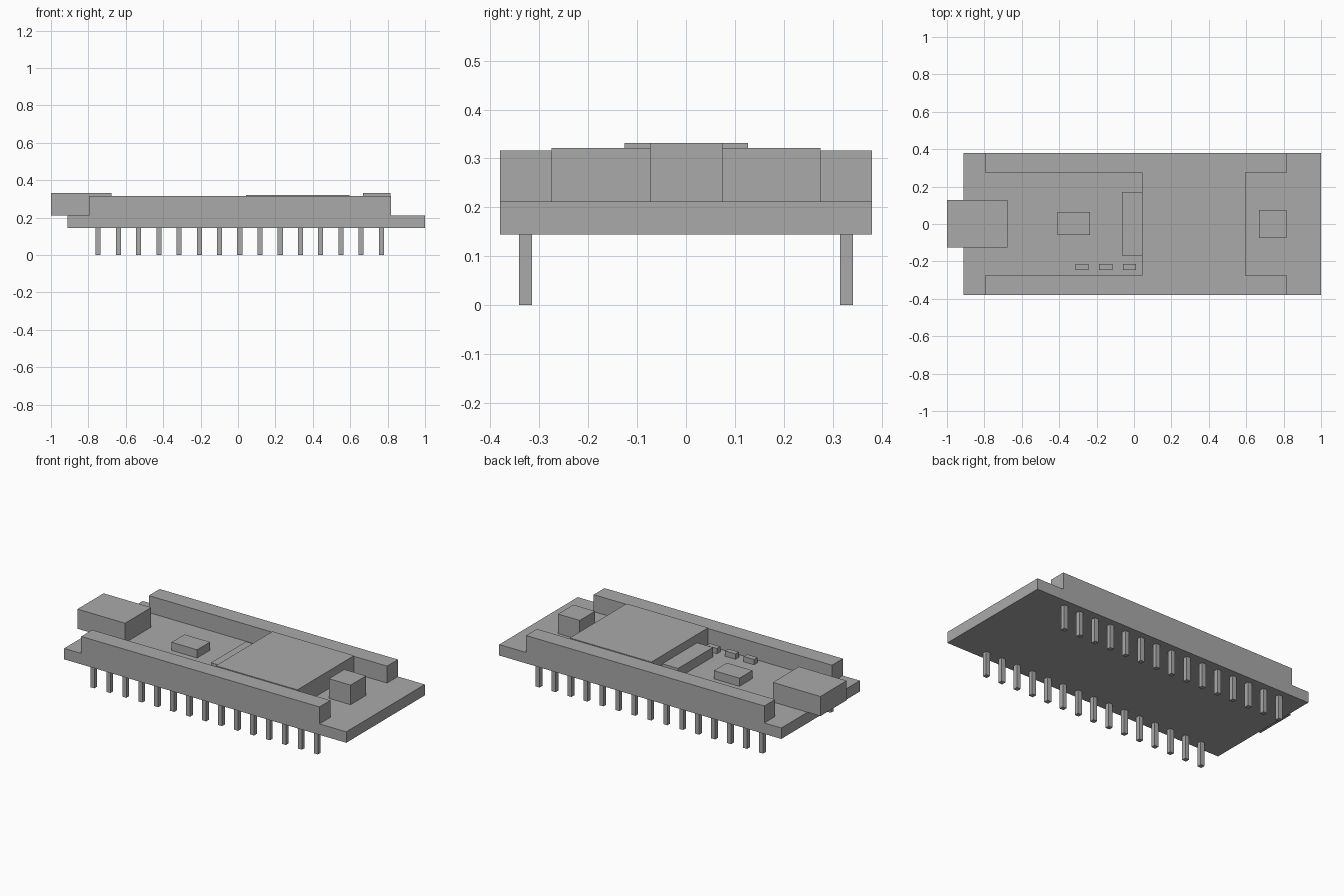
import bpy
import bmesh
from mathutils import Matrix, Vector

cube = bpy.data.objects.get("Cube")
if cube:
    bpy.data.objects.remove(cube, do_unlink=True)

grey = bpy.data.materials.new("plain grey")
grey.use_nodes = True
grey.diffuse_color = (0.4, 0.4, 0.4, 1)
grey.node_tree.nodes["Principled BSDF"].inputs["Base Color"].default_value = grey.diffuse_color


def boxes(name, spans):
    """One object made of boxes, each given as x, y and z ranges."""
    bm = bmesh.new()
    for span in spans:
        low, high = (Vector(side) for side in zip(*span))
        place = Matrix.Translation((low + high) / 2) @ Matrix.Diagonal((high - low).to_4d())
        bmesh.ops.create_cube(bm, size=1, matrix=place)
    mesh = bpy.data.meshes.new(name)
    bm.to_mesh(mesh)
    bm.free()
    mesh.materials.append(grey)
    obj = bpy.data.objects.new(name, mesh)
    bpy.context.collection.objects.link(obj)
    return obj


BOTTOM, TOP = 0.145, 0.212


def on_board(name, x, y, height):
    return boxes(name, [(x, y, (TOP, height))])


# Circuit board
boxes("circuit_board", [((-0.912, 1), (-0.38, 0.38), (BOTTOM, TOP))])

# Header rails and pin rows, one on each long edge
HALF_PIN = 0.0135
for side, sign in (("front", -1), ("back", 1)):
    on_board(side + "_header_rail", (-0.797, 0.818),
             sorted((sign * 0.275, sign * 0.38)), 0.316)
    y = sign * 0.328
    pins = []
    for i in range(15):
        x = -0.748 + 0.1082 * i
        pins.append(((x - HALF_PIN, x + HALF_PIN), (y - HALF_PIN, y + HALF_PIN), (0, BOTTOM)))
    boxes(side + "_pin_row", pins)

# Large shielded module and the low strip beside it
on_board("radio_module", (0.042, 0.595), (-0.275, 0.275), 0.321)
on_board("antenna_strip", (-0.065, 0.042), (-0.168, 0.17), 0.27)

# Connector overhanging the board end, and the button at the other end
on_board("cable_connector", (-1, -0.677), (-0.126, 0.127), 0.332)
on_board("push_button", (0.668, 0.815), (-0.074, 0.075), 0.332)

# Small chip and a row of three tiny components
on_board("small_chip", (-0.408, -0.235), (-0.06, 0.065), 0.262)
for i in range(3):
    x = -0.312 + 0.126 * i
    on_board("tiny_component_" + str(i + 1), (x, x + 0.07), (-0.246, -0.213), 0.245)
